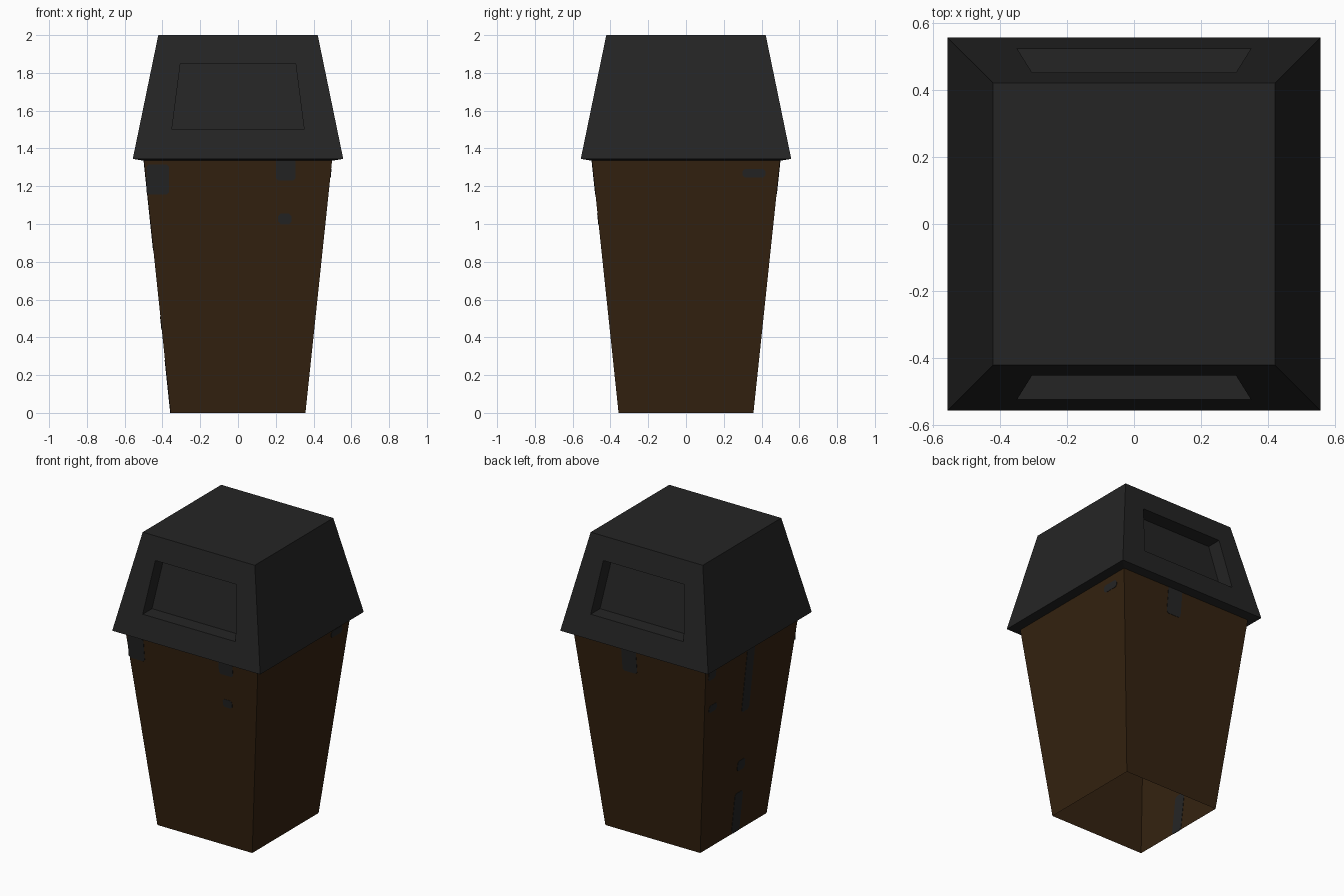
import bpy, bmesh, math
from mathutils import Matrix, Vector

if "Cube" in bpy.data.objects:
    bpy.data.objects.remove(bpy.data.objects["Cube"])

BODY_TOP, BODY_R0, BODY_R1 = 1.335, 0.357, 0.498
LID_Z0, LID_R0, LID_R1 = 1.345, 0.557, 0.422


def material(name, rgb):
    m = bpy.data.materials.new(name)
    m.diffuse_color = (*rgb, 1)
    m.use_nodes = True
    m.node_tree.nodes["Principled BSDF"].inputs["Base Color"].default_value = m.diffuse_color
    return m


brown = material("dark brown", (0.0345, 0.016, 0.005))
black = material("soft black", (0.0178, 0.0178, 0.0178))


def finish(name, bm, mat, recalc=True):
    bmesh.ops.remove_doubles(bm, verts=bm.verts, dist=1e-5)
    if recalc:
        bmesh.ops.recalc_face_normals(bm, faces=bm.faces)
    me = bpy.data.meshes.new(name)
    bm.to_mesh(me)
    bm.free()
    me.materials.append(mat)
    ob = bpy.data.objects.new(name, me)
    bpy.context.collection.objects.link(ob)
    return ob


def ring(bm, r, z):
    return [bm.verts.new((x * r, y * r, z)) for x, y in ((-1, -1), (1, -1), (1, 1), (-1, 1))]


def bridge(bm, a, b, skip=()):
    n = len(a)
    for i in range(n):
        if i not in skip:
            bm.faces.new((a[i], a[(i + 1) % n], b[(i + 1) % n], b[i]))


def body_r(z):
    return BODY_R0 + (BODY_R1 - BODY_R0) * z / BODY_TOP


def lid_r(z):
    return LID_R0 + (LID_R1 - LID_R0) * (z - LID_Z0) / (2 - LID_Z0)


# Tapered bin body, open at the bottom
bm = bmesh.new()
bridge(bm, ring(bm, BODY_R0, 0), ring(bm, BODY_R1, BODY_TOP))
for f in bm.faces:
    f.normal_update()
finish("bin_body", bm, brown, recalc=False)

# Lid: underside rim, sloped sides, flat top, recessed flap front and back
bm = bmesh.new()
rim, low, top = ring(bm, BODY_R1, BODY_TOP), ring(bm, LID_R0, LID_Z0), ring(bm, LID_R1, 2)
bridge(bm, rim, low)
bridge(bm, low, top, skip=(0, 2))
bm.faces.new(top)
for side, i in ((-1, 0), (1, 2)):
    outer = [low[i], low[i + 1], top[i + 1], top[i]]
    pts = [(side * x, side * lid_r(z), z)
           for x, z in ((0.35, 1.5), (-0.35, 1.5), (-0.305, 1.85), (0.305, 1.85))]
    opening = [bm.verts.new(p) for p in pts]
    floor = [bm.verts.new((x, y - side * 0.1, z)) for x, y, z in pts]
    bridge(bm, outer, opening)
    bridge(bm, opening, floor)
    bm.faces.new(floor)
finish("bin_lid", bm, black)

# Worn patches: (side, left, right, bottom, top); sides are front, right, back, left
LID = 1.345
patches = [
    (0, -0.485, -0.365, 1.155, 1.315), (0, 0.20, 0.305, 1.23, LID), (0, 0.213, 0.283, 1.0, 1.055),
    (1, 0.30, 0.42, 1.245, 1.292),
    (2, -0.14, -0.03, 1.16, LID),
    (3, -0.045, 0.035, 0.86, LID), (3, -0.46, -0.38, 1.24, 1.30), (3, -0.42, -0.335, 1.0, 1.05),
    (3, -0.03, 0.05, 0.44, 0.51), (3, -0.025, 0.06, 0.0, 0.28),
]
bm = bmesh.new()
for side, u0, u1, z0, z1 in patches:
    c = 0.013
    outline = [(u0 + c, z0), (u1 - c, z0), (u1, z0 + c), (u1, z1 - c),
               (u1 - c, z1), (u0 + c, z1), (u0, z1 - c), (u0, z0 + c)]
    turn = Matrix.Rotation(side * math.pi / 2, 3, 'Z')
    # thin plate showing on both faces of the wall
    out, inn = ([bm.verts.new(turn @ Vector((u, -body_r(z) + t, z))) for u, z in outline]
                for t in (-0.002, 0.002))
    bm.faces.new(out)
    bm.faces.new(inn)
    bridge(bm, out, inn)
finish("worn_patches", bm, black)
